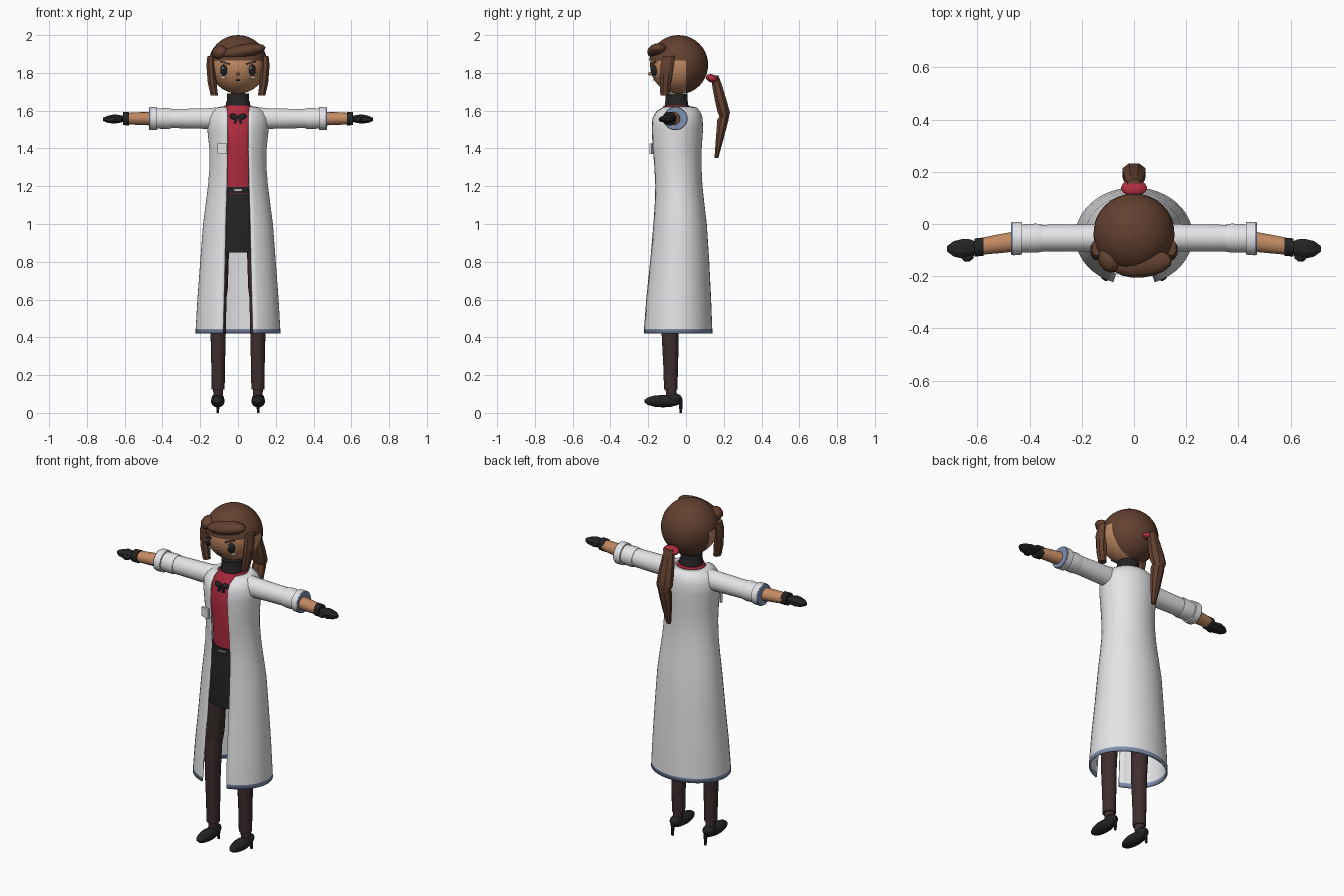
import bpy, bmesh, math
from mathutils import Vector, Matrix


def material(name, rgb):
    m = bpy.data.materials.new(name)
    m.diffuse_color = (*rgb, 1)
    return m


WHITE = material("coat white", (0.8, 0.8, 0.82))
TRIM = material("blue grey trim", (0.22, 0.28, 0.43))
HAIR = material("brown hair", (0.125, 0.052, 0.03))
SKIN = material("skin", (0.54, 0.255, 0.125))
BLACK = material("black", (0.017, 0.017, 0.018))
TROUSER = material("dark brown cloth", (0.05, 0.027, 0.028))
RED = material("red", (0.44, 0.025, 0.05))
SILVER = material("silver", (0.5, 0.5, 0.52))


def finish(name, bm, mats, angle=40):
    bmesh.ops.recalc_face_normals(bm, faces=bm.faces)
    me = bpy.data.meshes.new(name)
    bm.to_mesh(me)
    bm.free()
    ob = bpy.data.objects.new(name, me)
    bpy.context.collection.objects.link(ob)
    for m in mats:
        me.materials.append(m)
    bpy.ops.object.select_all(action='DESELECT')
    ob.select_set(True)
    bpy.context.view_layer.objects.active = ob
    if angle:
        bpy.ops.object.shade_smooth_by_angle(angle=math.radians(angle))
    return ob


def loft(name, rings, mat, axis='z', n=16, angle=40):
    """Capped tube through rings of (x, y, z, radius a, radius b)."""
    bm = bmesh.new()
    loops = []
    for x, y, z, a, b in rings:
        loop = []
        for i in range(n):
            t = 2 * math.pi * (i + 0.5) / n
            c, s = a * math.cos(t), b * math.sin(t)
            off = (c, s, 0) if axis == 'z' else (0, c, s)
            loop.append(bm.verts.new(Vector((x, y, z)) + Vector(off)))
        loops.append(loop)
    for p, q in zip(loops, loops[1:]):
        for i in range(n):
            j = (i + 1) % n
            bm.faces.new((p[i], p[j], q[j], q[i]))
    bm.faces.new(loops[0])
    bm.faces.new(loops[-1])
    return finish(name, bm, [mat], angle)


def ellipsoid(name, loc, size, mat, rot=(0, 0, 0), seg=16, angle=40):
    bm = bmesh.new()
    bmesh.ops.create_uvsphere(bm, u_segments=seg, v_segments=max(6, seg // 2), radius=1)
    ob = finish(name, bm, [mat], angle)
    ob.location, ob.scale, ob.rotation_euler = loc, size, rot
    return ob


def box(name, loc, size, mat, rot=(0, 0, 0)):
    bm = bmesh.new()
    bmesh.ops.create_cube(bm, size=1)
    ob = finish(name, bm, [mat], 0)
    ob.location, ob.scale, ob.rotation_euler = loc, size, rot
    return ob


# Long open coat: z, half width, front y, back y, half opening
LEVELS = [(0.42, .225, -.235, .14, .08), (0.445, .224, -.234, .139, .079),
          (0.6, .215, -.222, .133, .075), (0.8, .2, -.2, .123, .07),
          (1.0, .185, -.182, .11, .066), (1.1, .172, -.175, .098, .063),
          (1.2, .159, -.172, .087, .06), (1.3, .151, -.177, .082, .058),
          (1.4, .152, -.186, .083, .057), (1.5, .162, -.19, .09, .056),
          (1.56, .163, -.186, .088, .056), (1.595, .143, -.168, .076, .057),
          (1.617, .112, -.14, .056, .06), (1.622, .085, -.12, .03, .06)]
bm = bmesh.new()
rows = []
for z, rx, yf, yb, gap in LEVELS:
    a0 = math.asin(gap / rx)
    row = []
    for i in range(41):
        a = a0 + (2 * math.pi - 2 * a0) * i / 40
        row.append(bm.verts.new((rx * math.sin(a), (yf + yb) / 2 - (yb - yf) / 2 * math.cos(a), z)))
    rows.append(row)
for p, q in zip(rows, rows[1:]):
    for i in range(40):
        f = bm.faces.new((p[i], p[i + 1], q[i + 1], q[i]))
        f.material_index = 1 if f.calc_center_median().z < 0.44 else 0
coat = finish("coat", bm, [WHITE, TRIM], 50)
solid = coat.modifiers.new("thickness", 'SOLIDIFY')
solid.thickness = 0.008
solid.offset = -1
box("chest_badge", (-.083, -.182, 1.398), (.052, .012, .055), WHITE, (0, 0, -.25))

# Body under the coat
loft("shirt", [(0, -.05, 1.15, .105, .09), (0, -.05, 1.3, .108, .1), (0, -.05, 1.45, .12, .112),
               (0, -.05, 1.56, .11, .1), (0, -.05, 1.61, .082, .075), (0, -.05, 1.628, .07, .068)], RED, n=24)
loft("skirt", [(0, -.05, .85, .142, .105), (0, -.05, 1.0, .142, .108), (0, -.05, 1.1, .125, .1),
               (0, -.05, 1.16, .11, .095)], BLACK, n=24)
loft("belt", [(0, -.05, 1.162, .112, .098), (0, -.05, 1.196, .112, .098)], BLACK, n=24)
box("belt_buckle", (0, -.15, 1.18), (.045, .009, .008), SILVER)
loft("turtleneck", [(0, -.05, 1.6, .066, .064), (0, -.05, 1.645, .064, .062), (0, -.05, 1.652, .06, .058),
                    (0, -.05, 1.69, .06, .058)], BLACK, n=20)
for s in (-1, 1):
    ellipsoid("bow_loop", (s * .022, -.152, 1.568), (.024, .012, .016), BLACK, (0, s * -.3, 0), 8)
    box("bow_tail", (s * .012, -.157, 1.548), (.014, .008, .035), BLACK, (0, s * -.3, 0))

# Head and hair cap with the face area cut away
C = Vector((0, -.04, 1.843))
ellipsoid("head", C, (.15, .151, .153), SKIN, seg=32)
bm = bmesh.new()
bmesh.ops.create_uvsphere(bm, u_segments=32, v_segments=20, radius=.157, matrix=Matrix.Translation(C))
for co, no in (((0, 0, 0), (0, 1, 0)), ((0, 0, 1.865), (0, 0, 1))):
    bmesh.ops.bisect_plane(bm, geom=bm.verts[:] + bm.edges[:] + bm.faces[:], plane_co=co, plane_no=no)
face_area = [f for f in bm.faces if f.calc_center_median().y < 0 and f.calc_center_median().z < 1.865]
bmesh.ops.delete(bm, geom=face_area, context='FACES')
finish("hair_cap", bm, [HAIR])
ellipsoid("fringe_large", (.03, -.15, 1.915), (.118, .055, .037), HAIR, (0, -.17, .1), 16)
ellipsoid("fringe_small", (-.095, -.138, 1.908), (.042, .05, .037), HAIR, (0, -.3, .5), 12)
for s in (-1, 1):
    loft("side_lock", [(s * .125, -.112, 1.68, .021, .026), (s * .137, -.108, 1.75, .025, .032),
                       (s * .145, -.1, 1.84, .024, .038), (s * .143, -.09, 1.89, .02, .034)],
         HAIR, n=8, angle=30)

# Face details
for s in (-1, 1):
    ellipsoid("eye", (s * .075, -.168, 1.815), (.02, .017, .03), BLACK, (0, 0, s * .45), 14)
    ellipsoid("eye_glint", (s * .075 - .006, -.185, 1.826), (.005, .004, .007), WHITE, seg=8)
    box("eyebrow", (s * .068, -.172, 1.853), (.055, .014, .009), HAIR, (0, s * -.25, s * .5))
    box("cheek_mark", (s * .078, -.152, 1.774), (.024, .009, .007), WHITE, (0, 0, s * .55))
ellipsoid("nose", (0, -.19, 1.795), (.008, .011, .01), SKIN, seg=8)
box("mouth", (0, -.174, 1.762), (.022, .009, .004), TROUSER, (.5, 0, 0))

# Ponytail and hair tie
ellipsoid("hair_tie", (0, .138, 1.77), (.05, .034, .022), RED, (-.35, 0, 0), 12)
loft("ponytail_upper", [(0, .155, 1.785, .026, .018), (0, .163, 1.74, .036, .028), (0, .185, 1.65, .046, .034),
                        (0, .2, 1.59, .048, .035), (0, .205, 1.555, .034, .022)], HAIR, n=8, angle=30)
loft("ponytail_lower", [(0, .203, 1.575, .034, .026), (0, .195, 1.55, .04, .032), (0, .178, 1.45, .03, .022),
                        (0, .161, 1.35, .014, .011)], HAIR, n=8, angle=30)

Z = 1.558
for s in (-1, 1):
    # Arms
    loft("upper_sleeve", [(s * .07, -.053, Z - .005, .045, .045), (s * .12, -.053, Z, .053, .059),
                          (s * .16, -.053, Z, .053, .055), (s * .39, -.054, Z, .051, .05)], WHITE, 'x', 20)
    loft("lower_sleeve", [(s * .355, -.054, Z, .054, .053), (s * .375, -.054, Z, .056, .057),
                          (s * .435, -.055, Z, .054, .053)], WHITE, 'x', 20)
    loft("sleeve_cuff", [(s * .428, -.055, Z, .063, .061), (s * .464, -.056, Z, .065, .062)], WHITE, 'x', 20)
    loft("cuff_trim", [(s * .463, -.056, Z, .064, .061), (s * .471, -.056, Z, .062, .059)], TRIM, 'x', 20)
    loft("forearm", [(s * .45, -.066, Z, .04, .036), (s * .52, -.076, Z, .037, .034),
                     (s * .59, -.086, Z, .033, .03)], SKIN, 'x', 14)
    loft("glove_cuff", [(s * .577, -.087, Z, .036, .037), (s * .61, -.09, Z, .036, .036)], BLACK, 'x', 12)
    loft("hand", [(s * .6, -.09, Z, .02, .016), (s * .625, -.092, Z - .002, .036, .022),
                  (s * .655, -.095, Z - .002, .041, .027), (s * .69, -.095, Z - .004, .032, .02),
                  (s * .715, -.095, Z - .004, .012, .009)], BLACK, 'x', 8, 20)
    ellipsoid("thumb", (s * .635, -.127, Z - .004), (.024, .017, .015), BLACK, (0, 0, s * -.4), 8, 20)

    # Legs
    X = s * .105
    loft("thigh", [(X, -.07, .6, .044, .05), (X, -.068, .66, .052, .058), (X, -.06, .9, .06, .066)], TROUSER)
    loft("shin", [(X, -.081, .125, .035, .036), (X, -.081, .25, .037, .04), (X, -.084, .42, .041, .046),
                  (X, -.075, .63, .046, .05)], TROUSER)
    loft("ankle", [(X, -.075, .075, .025, .028), (X, -.08, .13, .028, .03)], TROUSER, n=12)

    # Heeled shoes
    ellipsoid("shoe", (s * .107, -.122, .062), (.038, .1, .033), BLACK, seg=14)
    ellipsoid("shoe_back", (s * .107, -.065, .075), (.034, .045, .03), BLACK, seg=12)
    loft("heel", [(s * .107, -.027, 0, .007, .007), (s * .107, -.03, .075, .012, .013)], BLACK, n=8)
